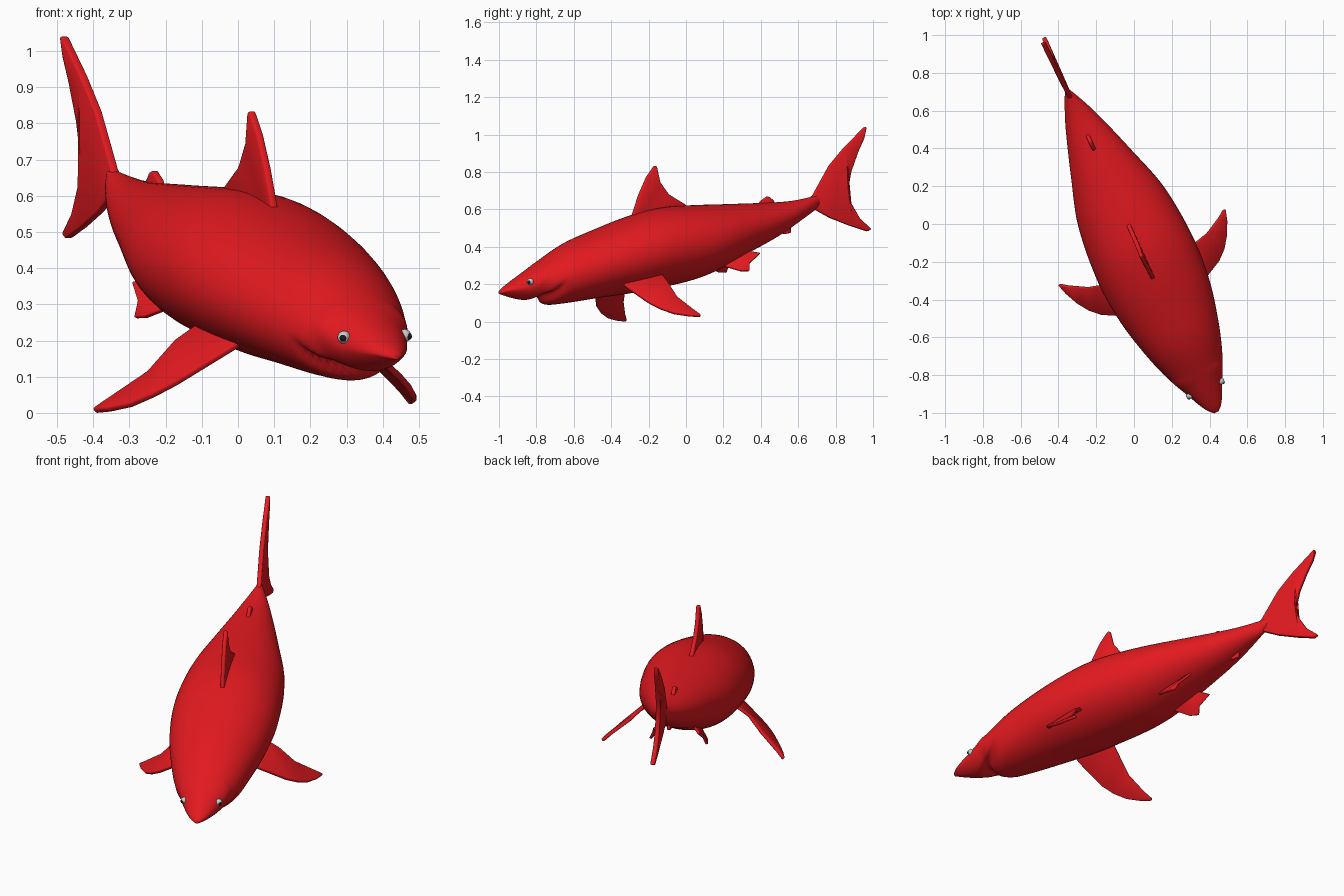
import bpy, bmesh, math
from mathutils import Vector

if "Cube" in bpy.data.objects:
    bpy.data.objects.remove(bpy.data.objects["Cube"])

YAW = math.atan2(0.414, 0.910)
NOSE = Vector((0.43, -1.0, 0.0))
AFT = Vector((-math.sin(YAW), math.cos(YAW), 0))
SIDE = Vector((math.cos(YAW), math.sin(YAW), 0))


def place(s, t, z):
    """Distance from the nose, offset to the right, height -> world (with a slight roll)."""
    return NOSE + AFT * s + SIDE * (t - 0.028 * (z - 0.4)) + Vector((0, 0, z + 0.026 * t))


def curve_value(pts, x):
    """Smooth interpolation through profile points."""
    x = min(max(x, pts[0][0]), pts[-1][0])
    slope = lambda i: ((pts[min(i + 1, len(pts) - 1)][1] - pts[max(i - 1, 0)][1]) /
                       (pts[min(i + 1, len(pts) - 1)][0] - pts[max(i - 1, 0)][0]))
    for i in range(len(pts) - 1):
        (a, p), (b, q) = pts[i], pts[i + 1]
        if x <= b:
            h = b - a
            u = (x - a) / h
            return ((2*u**3 - 3*u**2 + 1) * p + (u**3 - 2*u**2 + u) * h * slope(i)
                    + (3*u**2 - 2*u**3) * q + (u**3 - u**2) * h * slope(i + 1))


def material(name, color):
    m = bpy.data.materials.new(name)
    m.diffuse_color = color
    m.use_nodes = True
    m.node_tree.nodes["Principled BSDF"].inputs["Base Color"].default_value = m.diffuse_color
    return m


RED = material("red", (0.76, 0.01, 0.014, 1))
BLACK = material("black", (0.01, 0.01, 0.01, 1))


def finish(name, bm, mat, smooth=40):
    bmesh.ops.recalc_face_normals(bm, faces=bm.faces)
    me = bpy.data.meshes.new(name)
    bm.to_mesh(me)
    bm.free()
    ob = bpy.data.objects.new(name, me)
    bpy.context.collection.objects.link(ob)
    if mat:
        me.materials.append(mat)
    bpy.ops.object.select_all(action='DESELECT')
    ob.select_set(True)
    bpy.context.view_layer.objects.active = ob
    bpy.ops.object.shade_smooth_by_angle(angle=math.radians(smooth))
    return ob


# Body profiles along the length: half width, back line, belly line with mouth notch
WIDTH = [(0, .012), (.02, .034), (.06, .06), (.13, .094), (.28, .163), (.45, .217), (.65, .261),
         (.88, .279), (1.2, .25), (1.45, .176), (1.7, .092), (1.82, .042), (1.88, .012)]
BACK = [(0, .165), (.03, .19), (.175, .285), (.385, .417), (.6, .505), (.77, .565), (.93, .606),
        (1.1, .621), (1.4, .63), (1.69, .642), (1.82, .663), (1.88, .68)]
BELLY = [(0, .147), (.06, .13), (.12, .118), (.165, .118), (.205, .142), (.225, .135), (.245, .102),
         (.3, .09), (.59, .128), (.82, .16), (1.18, .238), (1.47, .374), (1.65, .465), (1.88, .61)]

# Body: loft of elliptical rings; the mouth groove bows backwards towards the sides
bm = bmesh.new()
SEG = 48
stations = [i * 0.01 for i in range(46)] + [0.48 + i * 0.04 for i in range(36)]
rings = []
for s in stations:
    w, top, mid_bot = curve_value(WIDTH, s), curve_value(BACK, s), curve_value(BELLY, s)
    mid = (top + mid_bot) / 2
    ring = []
    for k in range(SEG):
        a = 2 * math.pi * k / SEG
        c, n = math.cos(a), math.sin(a)
        edge = top
        if n < 0:
            bow = 0.12 * c * c * max(0, 1 - abs(s - 0.25) / 0.35)
            edge = curve_value(BELLY, s - bow)
        ring.append(bm.verts.new(place(s, w * c, mid + abs(edge - mid) * n)))
    rings.append(ring)
for r0, r1 in zip(rings, rings[1:]):
    for k in range(SEG):
        j = (k + 1) % SEG
        bm.faces.new((r0[k], r0[j], r1[j], r1[k]))
bm.faces.new(rings[0])
bm.faces.new(rings[-1])
finish("body", bm, RED, 60)


def fin(name, pts, thickness):
    """Thin plate from an outline of (s, t, z) points."""
    bm = bmesh.new()
    bm.faces.new([bm.verts.new(place(*p)) for p in pts])
    bmesh.ops.triangulate(bm, faces=bm.faces)
    ob = finish(name, bm, RED)
    mod = ob.modifiers.new("thickness", 'SOLIDIFY')
    mod.thickness, mod.offset = thickness, 0
    bev = ob.modifiers.new("soft_edge", 'BEVEL')
    bev.width, bev.segments = thickness * 0.3, 2


def upright(name, yz, thickness):
    fin(name, [((y + 1) / 0.91, 0, z) for y, z in yz], thickness)


# Fins on the centre line, outlines read as (y, z)
upright("tail_fin", [(.64, .64), (.68, .675), (.77, .835), (.85, .93), (.96, 1.04), (.97, 1.04),
                     (.955, .975), (.925, .91), (.885, .80), (.868, .71), (.885, .63), (.93, .55),
                     (.99, .495), (.97, .482), (.87, .515), (.77, .555), (.68, .605)], .024)
upright("dorsal_fin", [(-.29, .56), (-.25, .68), (-.21, .77), (-.165, .835), (-.153, .83),
                       (-.135, .745), (-.09, .68), (0, .625), (0, .58), (-.26, .53)], .022)
upright("second_dorsal_fin", [(.38, .61), (.40, .645), (.435, .67), (.45, .665), (.475, .64),
                              (.475, .61)], .02)
upright("anal_fin", [(.47, .52), (.485, .475), (.53, .468), (.56, .475), (.56, .50), (.54, .53)], .018)

# Paired fins and eyes
for side, label in ((1, "right"), (-1, "left")):
    def mirrored(pts):
        return [(s, t * side, z) for s, t, z in pts]

    fin(label + "_pectoral_fin", mirrored(
        [(.64, .14, .22), (.65, .2, .182), (.724, .34, .09), (.77, .39, .058), (.83, .432, .032),
         (.90, .465, .02), (.958, .484, .017), (.962, .475, .022), (.933, .436, .055),
         (.885, .348, .12), (.864, .272, .205), (.86, .2, .25)]), .018)
    fin(label + "_pelvic_fin", mirrored(
        [(1.25, .08, .30), (1.29, .105, .29), (1.35, .142, .268), (1.40, .15, .266),
         (1.41, .135, .31), (1.48, .12, .362), (1.42, .08, .375)]), .014)

    centre = place(.14, .092 * side, .211)
    look = (AFT * -0.75 + SIDE * side * 0.55 + Vector((0, 0, -0.15))).normalized()
    for part, pos, radius, mat in (("eye", centre, .018, None),
                                   ("pupil", centre + look * .011, .0105, BLACK)):
        bm = bmesh.new()
        bmesh.ops.create_uvsphere(bm, u_segments=20, v_segments=12, radius=radius)
        bmesh.ops.translate(bm, vec=pos, verts=bm.verts)
        finish(label + "_" + part, bm, mat, 60)
